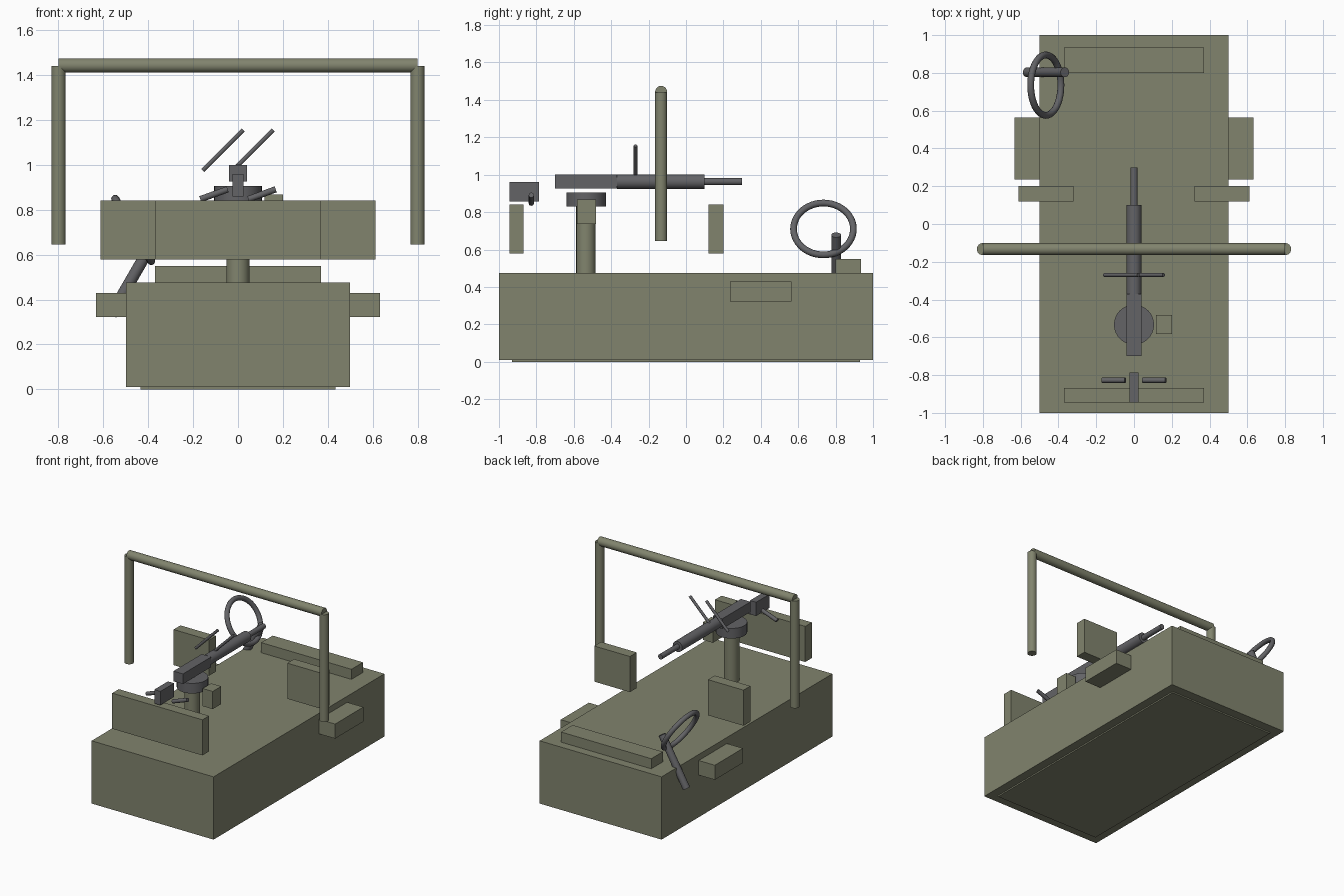
import bpy, math
from mathutils import Vector

if "Cube" in bpy.data.objects:
    bpy.data.objects.remove(bpy.data.objects["Cube"])


def material(name, color):
    m = bpy.data.materials.new(name)
    m.diffuse_color = (*color, 1)
    m.use_nodes = True
    m.node_tree.nodes["Principled BSDF"].inputs["Base Color"].default_value = m.diffuse_color
    return m


OLIVE = material("olive_drab", (0.22, 0.23, 0.155))
STEEL = material("gun_grey", (0.125, 0.125, 0.133))


def finish(name, mat, smooth=False):
    ob = bpy.context.object
    ob.name = name
    ob.data.materials.append(mat)
    if smooth:
        bpy.ops.object.shade_smooth_by_angle(angle=math.radians(40))
    return ob


def box(name, x, y, z, mat=OLIVE):
    """Box from (min, max) ranges on each axis."""
    bpy.ops.mesh.primitive_cube_add(size=1)
    ob = finish(name, mat)
    ob.location = [(a + b) / 2 for a, b in (x, y, z)]
    ob.scale = [b - a for a, b in (x, y, z)]
    return ob


def rod(name, start, end, radius, mat=OLIVE, sides=24):
    """Cylinder between two points."""
    a, b = Vector(start), Vector(end)
    bpy.ops.mesh.primitive_cylinder_add(vertices=sides, radius=radius, depth=(b - a).length,
                                        location=(a + b) / 2)
    ob = finish(name, mat, True)
    ob.rotation_euler = (b - a).to_track_quat('Z', 'Y').to_euler()
    return ob


# Hull, belly plate and rear bench
box("hull", (-0.5, 0.5), (-1, 1), (0.01, 0.475))
box("belly_plate", (-0.435, 0.435), (-0.93, 0.93), (0, 0.012))
box("rear_bench", (-0.37, 0.37), (0.80, 0.935), (0.47, 0.55))

# Armour shields and side boxes
box("front_shield", (-0.37, 0.37), (-0.945, -0.868), (0.578, 0.842))
for side, s in (("left", -1), ("right", 1)):
    box(side + "_shield", sorted((s * 0.32, s * 0.612)), (0.12, 0.20), (0.578, 0.842))
    box(side + "_stowage_box", sorted((s * 0.49, s * 0.632)), (0.235, 0.565), (0.322, 0.43))
    rod(side + "_roll_post", (s * 0.8, -0.133, 0.645), (s * 0.8, -0.133, 1.44), 0.032)
rod("roll_bar", (-0.8, -0.133, 1.443), (0.8, -0.133, 1.443), 0.032)

# Gun mount
rod("pedestal", (0, -0.535, 0.47), (0, -0.535, 0.84), 0.052)
rod("swivel_drum", (0, -0.533, 0.83), (0, -0.533, 0.905), 0.106, STEEL, 32)
box("ammo_box", (0.117, 0.20), (-0.582, -0.482), (0.737, 0.868))

# Gun
box("receiver", (-0.039, 0.039), (-0.70, -0.37), (0.925, 1.0), STEEL)
rod("barrel_jacket", (0, -0.37, 0.963), (0, 0.10, 0.963), 0.039, STEEL)
rod("barrel", (0, 0.09, 0.963), (0, 0.30, 0.963), 0.019, STEEL)
box("grip_block", (-0.025, 0.025), (-0.945, -0.785), (0.858, 0.96), STEEL)
for side, s in (("left", -1), ("right", 1)):
    cx = s * 0.107
    rod(side + "_grip", (cx - 0.061, -0.827, 0.847), (cx + 0.061, -0.827, 0.891), 0.014, STEEL, 16)
    cx = s * 0.067
    rod(side + "_sight_rod", (cx - 0.09, -0.27, 0.975), (cx + 0.09, -0.27, 1.155), 0.01, STEEL, 16)

# Steering column and wheel
rod("steering_column", (-0.566, 0.803, 0.332), (-0.366, 0.803, 0.678), 0.026, STEEL)
bpy.ops.mesh.primitive_torus_add(major_segments=48, minor_segments=12, major_radius=0.16,
                                 minor_radius=0.018, location=(-0.467, 0.735, 0.71),
                                 rotation=(0, math.radians(60), 0))
finish("steering_wheel", STEEL, True)
